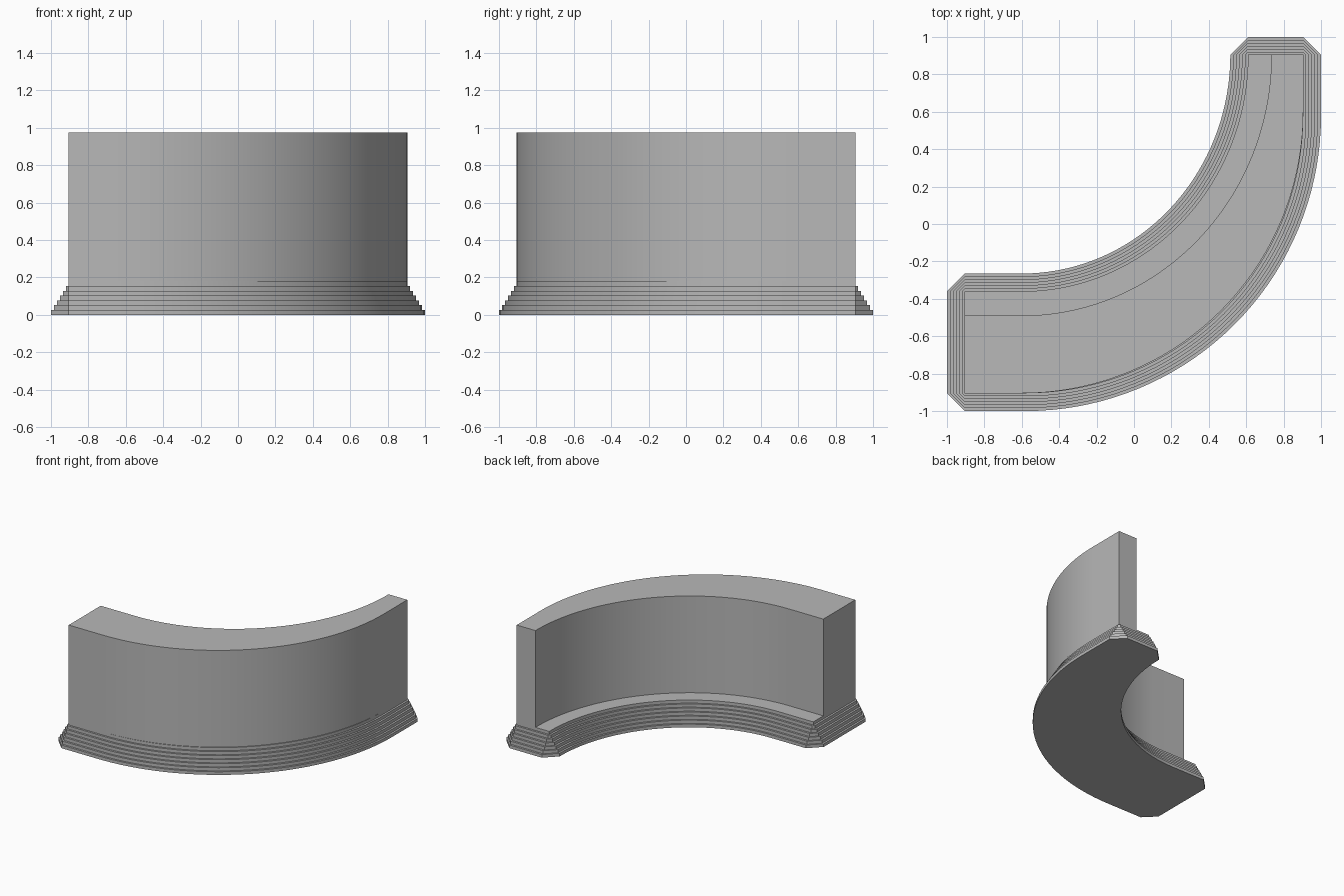
import bpy
import bmesh
from math import cos, sin, pi

cube = bpy.data.objects.get("Cube")
if cube:
    bpy.data.objects.remove(cube, do_unlink=True)

END = 0.905        # distance of the wall's end faces from the centre
SEGMENTS = 36

stone = bpy.data.materials.new("plain_grey")
stone.use_nodes = True
grey = (0.48, 0.48, 0.48, 1)
stone.diffuse_color = grey
stone.node_tree.nodes["Principled BSDF"].inputs["Base Color"].default_value = grey


def quarter(cx, cy, rx, ry):
    """Points of a quarter ellipse from due south to due east."""
    angles = [-pi / 2 + pi / 2 * i / SEGMENTS for i in range(SEGMENTS + 1)]
    return [(cx + rx * cos(a), cy + ry * sin(a)) for a in angles]


def outline(bend, inner_x, inner_y, grow=0.0):
    """Curved plan, anticlockwise; grow offsets it and chamfers the corners."""
    radius = END + bend
    outer = quarter(-bend, bend, radius + grow, radius + grow)
    cx = -0.6
    inner = quarter(cx, END, inner_x - cx - grow, END - inner_y - grow)
    points = [(-END - grow, -END), (-END, -END - grow)] + outer
    points += [(END + grow, END), (END, END + grow), (inner_x, END + grow)]
    points += inner[::-1]
    points += [(-END, inner_y + grow), (-END - grow, inner_y)]
    return points


def loft(name, sections):
    """Skin a stack of (outline, height) sections and cap both ends."""
    bm = bmesh.new()
    rings = [[bm.verts.new((x, y, z)) for x, y in pts] for pts, z in sections]
    for low, high in zip(rings, rings[1:]):
        for i in range(len(low)):
            j = (i + 1) % len(low)
            bm.faces.new((low[i], low[j], high[j], high[i]))
    bm.faces.new(rings[0][::-1])
    bm.faces.new(rings[-1])
    bmesh.ops.remove_doubles(bm, verts=bm.verts, dist=0.0001)
    bmesh.ops.recalc_face_normals(bm, faces=bm.faces)
    mesh = bpy.data.meshes.new(name)
    bm.to_mesh(mesh)
    bm.free()
    mesh.materials.append(stone)
    obj = bpy.data.objects.new(name, mesh)
    bpy.context.collection.objects.link(obj)
    bpy.ops.object.select_all(action="DESELECT")
    obj.select_set(True)
    bpy.context.view_layer.objects.active = obj
    bpy.ops.object.shade_smooth_by_angle(angle=pi / 6)
    return obj


# Stepped plinth, narrowing towards the top
STEPS = 7
BASE_HEIGHT = 0.18
layers = []
for step in range(STEPS):
    plan = outline(0.58, 0.61, -0.36, 0.095 * (1 - step / (STEPS - 1)))
    layers.append((plan, BASE_HEIGHT * step / STEPS))
    layers.append((plan, BASE_HEIGHT * (step + 1) / STEPS))
loft("stepped_base", layers)

# Curved wall, tapering in thickness along its length
wall_plan = outline(0.6, 0.735, -0.49)
loft("curved_wall", [(wall_plan, BASE_HEIGHT), (wall_plan, 0.975)])
